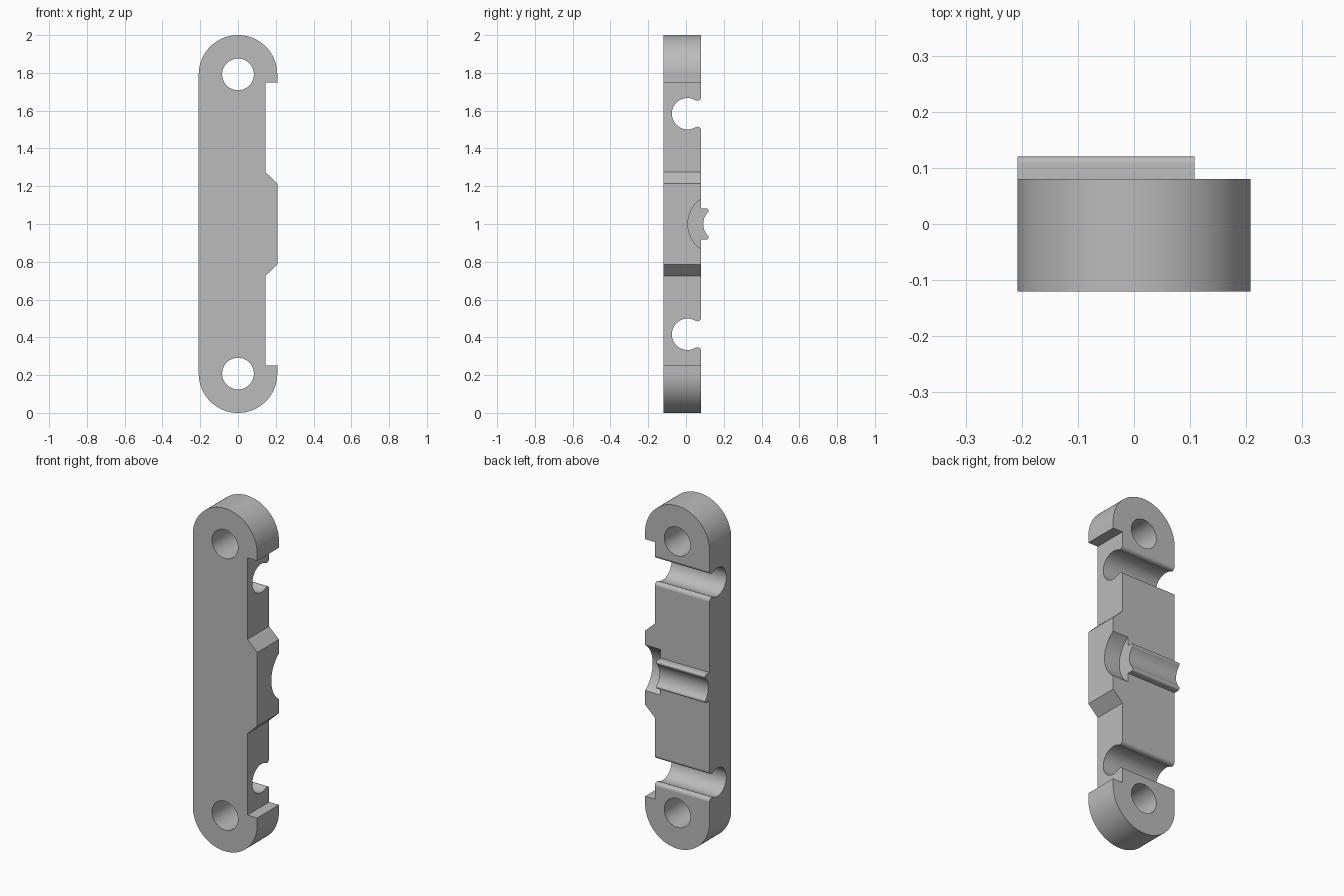
import bpy, bmesh
from math import sin, cos, pi, atan2, sqrt
from mathutils import Vector

if "Cube" in bpy.data.objects:
    bpy.data.objects.remove(bpy.data.objects["Cube"])

grey = bpy.data.materials.new("plain grey")
grey.use_nodes = True
colour = (0.5, 0.5, 0.5, 1)
grey.diffuse_color = colour
grey.node_tree.nodes["Principled BSDF"].inputs["Base Color"].default_value = colour

W = 0.208                  # half width and end radius
FRONT, BACK = -0.12, 0.08  # body depth
MID = 1.0                  # mirror height


def arc(cx, cy, r, a0, a1, n=24):
    return [(cx + r * cos(a0 + (a1 - a0) * i / n),
             cy + r * sin(a0 + (a1 - a0) * i / n)) for i in range(n + 1)]


def prism(name, profile, axis, start, end):
    """Extrude a profile along x (profile is y, z) or y (profile is x, z)."""
    bm = bmesh.new()
    place = (lambda a, b: (start, a, b)) if axis == "x" else (lambda a, b: (a, start, b))
    face = bm.faces.new([bm.verts.new(place(a, b)) for a, b in profile])
    step = Vector((end - start, 0, 0) if axis == "x" else (0, end - start, 0))
    new = bmesh.ops.extrude_face_region(bm, geom=[face])["geom"]
    bmesh.ops.translate(bm, vec=step, verts=[v for v in new if isinstance(v, bmesh.types.BMVert)])
    bmesh.ops.recalc_face_normals(bm, faces=bm.faces)
    mesh = bpy.data.meshes.new(name)
    bm.to_mesh(mesh)
    bm.free()
    mesh.materials.append(grey)
    obj = bpy.data.objects.new(name, mesh)
    bpy.context.collection.objects.link(obj)
    return obj


def combine(target, tool, operation):
    mod = target.modifiers.new(tool.name, "BOOLEAN")
    mod.operation, mod.object, mod.solver = operation, tool, "EXACT"
    bpy.context.view_layer.objects.active = target
    bpy.ops.object.modifier_apply(modifier=mod.name)
    bpy.data.objects.remove(tool)


# Link body: rounded ends, stepped side with a central shoulder
side = [(W, 0.25), (0.145, 0.25), (0.145, 0.725), (W, 0.785)]
side += [(x, 2 * MID - z) for x, z in reversed(side)]
outline = side + arc(0, 2 - W, W, 0, pi, 48) + arc(0, W, W, pi, 2 * pi, 48)
body = prism("link_body", outline, "y", FRONT, BACK)

# Central rib with a hollow crest and rounded lips
tip_y, tip_z, tip_r, hollow_r = 0.108, 0.071, 0.012, 0.09
reach = sqrt((hollow_r + tip_r) ** 2 - tip_z ** 2)
lean = atan2(tip_z, reach)
half = arc(tip_y, tip_z, tip_r, pi / 2, -lean, 10)
half += arc(tip_y + reach, 0, hollow_r, pi - lean, pi, 10)[1:]
half = [(0.06, tip_z + tip_r)] + half
rib = [(y, MID + z) for y, z in half] + [(y, MID - z) for y, z in reversed(half[:-1])]
combine(body, prism("rib", rib, "x", -W, 0.108), "UNION")

# Round recess at the end of the rib
recess = arc(0.171, MID, 0.161, 0, 2 * pi, 96)[:-1]
combine(body, prism("recess_cutter", recess, "x", 0.108, 0.3), "DIFFERENCE")

# Snap grooves with rounded lips, and end holes
gy, gr, lip = 0.008, 0.083, 0.02
dy = BACK - lip - gy
dz = sqrt((gr + lip) ** 2 - dy ** 2)
a = atan2(dz, dy)
lip_arc = arc(BACK - lip, dz, lip, 2 * pi, pi + a, 10)
groove = [(0.1, dz)] + lip_arc + arc(gy, 0, gr, a, 2 * pi - a, 48)[1:-1]
groove += [(y, -z) for y, z in reversed(lip_arc)] + [(0.1, -dz)]
for z in (0.416, 1.584):
    cutter = prism("groove_cutter", [(y, z + h) for y, h in groove], "x", -0.3, 0.3)
    combine(body, cutter, "DIFFERENCE")
for z in (W, 2 - W):
    hole = arc(0, z, 0.084, 0, 2 * pi, 64)[:-1]
    combine(body, prism("hole_cutter", hole, "y", -0.2, 0.2), "DIFFERENCE")

# Smooth curves, crisp edges
bpy.ops.object.select_all(action="DESELECT")
body.select_set(True)
bpy.context.view_layer.objects.active = body
bpy.ops.object.shade_smooth_by_angle(angle=pi / 6)
